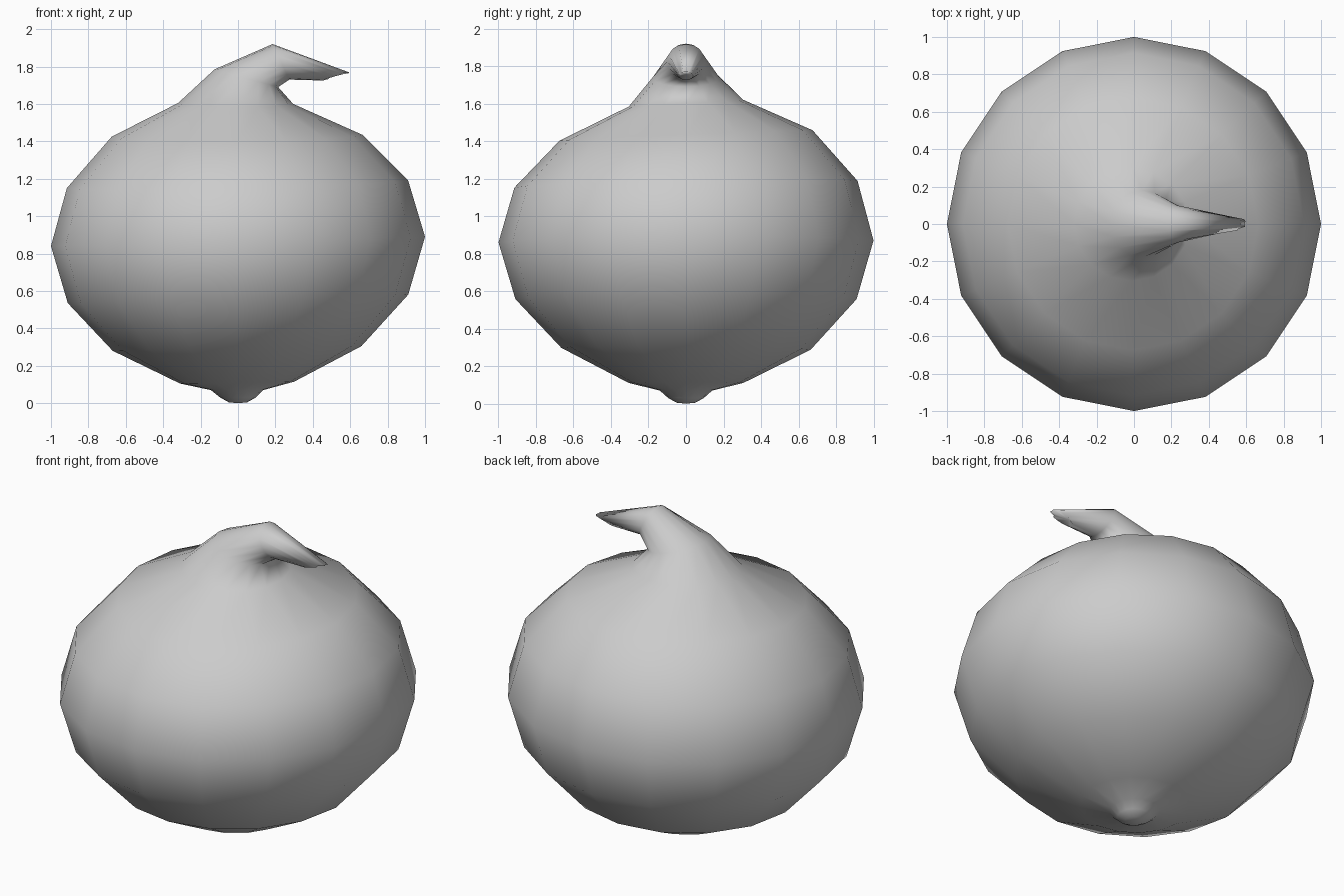
import bpy, bmesh, math, random

if "Cube" in bpy.data.objects:
    bpy.data.objects.remove(bpy.data.objects["Cube"])

random.seed(4)
SIDES = 16

# Rings from root to neck: left x, left z, right x, right z, half depth in y, z rise towards +y
RINGS = [
    (-0.05, 0.005, 0.05, 0.005, 0.05, 0.0),
    (-0.095, 0.03, 0.095, 0.03, 0.095, 0.0),
    (-0.145, 0.07, 0.135, 0.07, 0.14, 0.0),
    (-0.31, 0.105, 0.30, 0.115, 0.305, 0.0),
    (-0.67, 0.28, 0.66, 0.305, 0.665, -0.005),
    (-0.91, 0.535, 0.91, 0.58, 0.91, 0.0),
    (-1.0, 0.84, 1.0, 0.89, 1.0, 0.005),
    (-0.915, 1.15, 0.91, 1.19, 0.915, 0.018),
    (-0.675, 1.425, 0.665, 1.435, 0.675, 0.028),
    (-0.32, 1.605, 0.295, 1.60, 0.305, 0.018),
    (-0.125, 1.785, 0.215, 1.69, 0.18, 0.0),
    (0.185, 1.92, 0.275, 1.73, 0.10, 0.0),
    (0.59, 1.77, 0.47, 1.725, 0.037, 0.0),
]

bm = bmesh.new()
loops = []
for n, (xl, zl, xr, zr, depth, rise) in enumerate(RINGS):
    ring = []
    for i in range(SIDES):
        a = 2 * math.pi * i / SIDES
        t = (1 + math.cos(a)) / 2
        s = math.sin(a)
        x, z = xl + (xr - xl) * t, zl + (zr - zl) * t + rise * s
        # Ragged dry tip
        if n == len(RINGS) - 1 and i != SIDES // 2:
            x += random.uniform(-0.025, 0.02)
        ring.append(bm.verts.new((x, depth * s, z)))
    loops.append(ring)

# Skin between rings
for lo, hi in zip(loops, loops[1:]):
    for i in range(SIDES):
        j = (i + 1) % SIDES
        bm.faces.new((lo[i], lo[j], hi[j], hi[i]))

# Root cap and hollow tip
root = bm.verts.new((0, 0, 0))
core = bm.verts.new((0.47, 0, 1.755))
for i in range(SIDES):
    j = (i + 1) % SIDES
    bm.faces.new((root, loops[0][j], loops[0][i]))
    bm.faces.new((core, loops[-1][i], loops[-1][j]))

for f in bm.faces:
    f.smooth = True
mesh = bpy.data.meshes.new("onion_bulb")
bm.to_mesh(mesh)
bm.free()
bpy.context.collection.objects.link(bpy.data.objects.new("onion_bulb", mesh))
